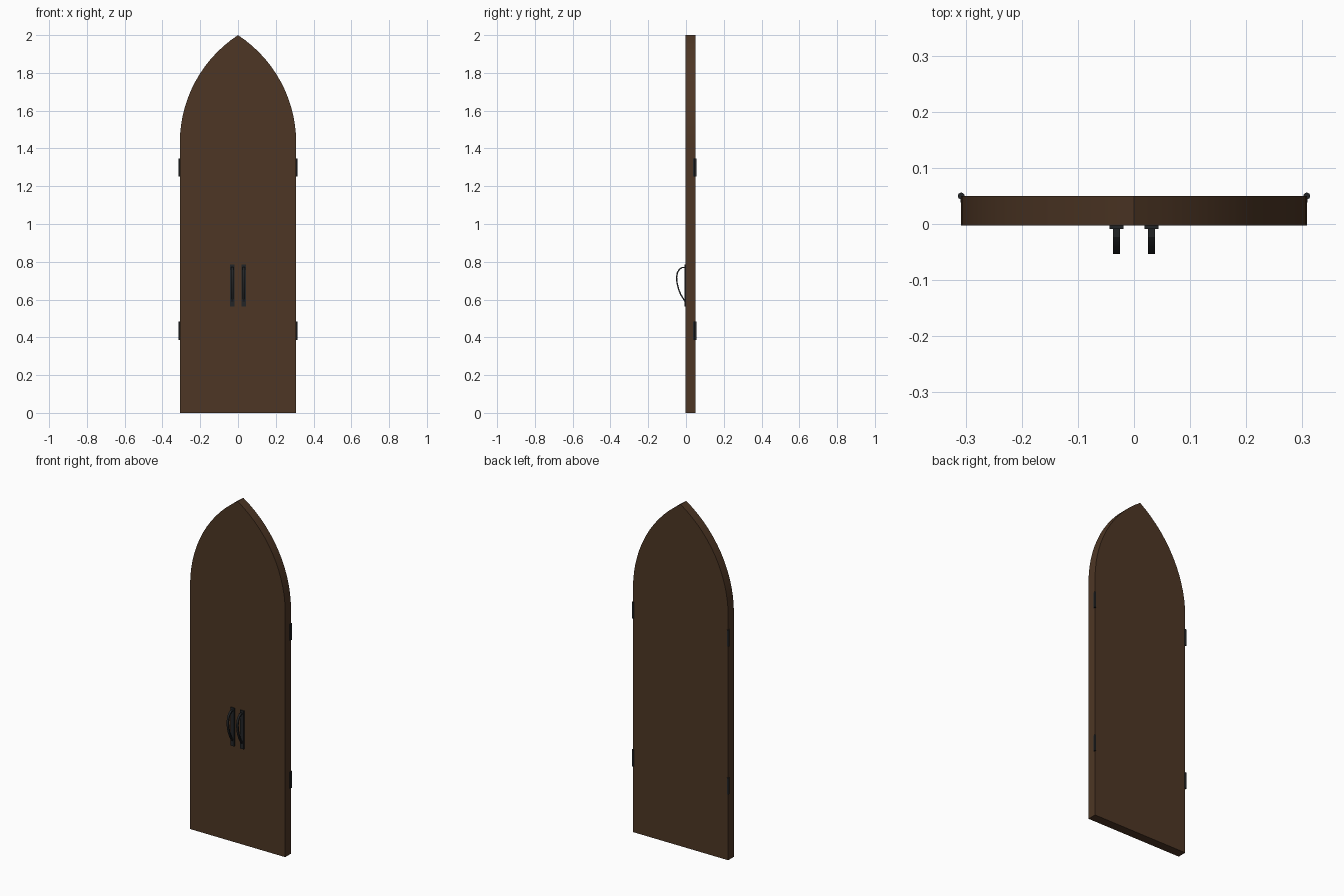
import bpy, bmesh, math
from mathutils import Vector, Matrix

if "Cube" in bpy.data.objects:
    bpy.data.objects.remove(bpy.data.objects["Cube"])


def material(name, rgb):
    m = bpy.data.materials.new(name)
    m.diffuse_color = (*rgb, 1)
    m.use_nodes = True
    m.node_tree.nodes["Principled BSDF"].inputs["Base Color"].default_value = m.diffuse_color
    return m


WOOD = material("dark wood", (0.075, 0.037, 0.018))
IRON = material("black iron", (0.016, 0.018, 0.020))


def finish(bm, name, mat, smooth=True):
    bmesh.ops.recalc_face_normals(bm, faces=bm.faces)
    me = bpy.data.meshes.new(name)
    bm.to_mesh(me)
    bm.free()
    me.materials.append(mat)
    ob = bpy.data.objects.new(name, me)
    bpy.context.collection.objects.link(ob)
    if smooth:
        bpy.context.view_layer.objects.active = ob
        ob.select_set(True)
        bpy.ops.object.shade_smooth_by_angle(angle=math.radians(30))
        ob.select_set(False)
    return ob


def prism(name, pts, depth, mat, smooth=False):
    """Extrude a closed outline of 3D points along a vector."""
    bm = bmesh.new()
    face = bm.faces.new([bm.verts.new(p) for p in pts])
    ext = bmesh.ops.extrude_face_region(bm, geom=[face])
    bmesh.ops.translate(bm, vec=depth,
                        verts=[v for v in ext["geom"] if isinstance(v, bmesh.types.BMVert)])
    return finish(bm, name, mat, smooth)


W, SPRING, TOP = 0.308, 1.43, 2.0     # half width, arch start, apex
FRONT, BACK = -0.003, 0.050

# pointed arch: arc centred beyond the middle line
rise = TOP - SPRING
off = (rise ** 2 - W ** 2) / (2 * W)
R = W + off
end = math.atan2(rise, off)
STEPS = 14

# handle centre line (y, z)
GRIP = [(-0.006, 0.770), (-0.022, 0.769), (-0.036, 0.759), (-0.046, 0.741),
        (-0.050, 0.715), (-0.047, 0.685), (-0.039, 0.654), (-0.027, 0.625),
        (-0.006, 0.592)]
T = 0.0035                            # half thickness of the grip

for side, s in (("left", -1), ("right", 1)):
    # door leaf
    outline = [(0, FRONT, 0), (s * W, FRONT, 0)]
    for i in range(STEPS + 1):
        a = end * i / STEPS
        x = 0 if i == STEPS else R * math.cos(a) - off
        outline.append((s * x, FRONT, SPRING + R * math.sin(a)))
    prism(side + "_door_leaf", outline, (0, BACK - FRONT, 0), WOOD, True)

    # handle back plate
    hx = s * 0.031
    prism(side + "_handle_plate",
          [(hx - 0.0125, FRONT, 0.562), (hx + 0.0125, FRONT, 0.562),
           (hx + 0.0125, FRONT, 0.786), (hx - 0.0125, FRONT, 0.786)],
          (0, -0.006, 0), IRON)

    # curved handle grip: flat strap swept along the centre line
    outer, inner = [], []
    for i, p in enumerate(GRIP):
        p = Vector(p)
        d = (Vector(GRIP[min(i + 1, len(GRIP) - 1)]) - Vector(GRIP[max(i - 1, 0)])).normalized()
        n = Vector((-d.y, d.x)) * T
        outer.append(p + n)
        inner.append(p - n)
    prism(side + "_handle_grip",
          [(hx - 0.006, p.x, p.y) for p in outer + inner[::-1]],
          (0.012, 0, 0), IRON, True)

    # hinge barrels and leaves on the outer edge
    for label, z in (("lower", 0.435), ("upper", 1.30)):
        bm = bmesh.new()
        bmesh.ops.create_cone(bm, cap_ends=True, segments=16, radius1=0.006, radius2=0.006,
                              depth=0.096, matrix=Matrix.Translation((s * W, BACK, z)))
        finish(bm, f"{side}_{label}_hinge_barrel", IRON)
        prism(f"{side}_{label}_hinge_leaf",
              [(s * W, BACK, z - 0.048), (s * W, BACK - 0.012, z - 0.048),
               (s * W, BACK - 0.012, z + 0.048), (s * W, BACK, z + 0.048)],
              (s * 0.0015, 0, 0), IRON)
